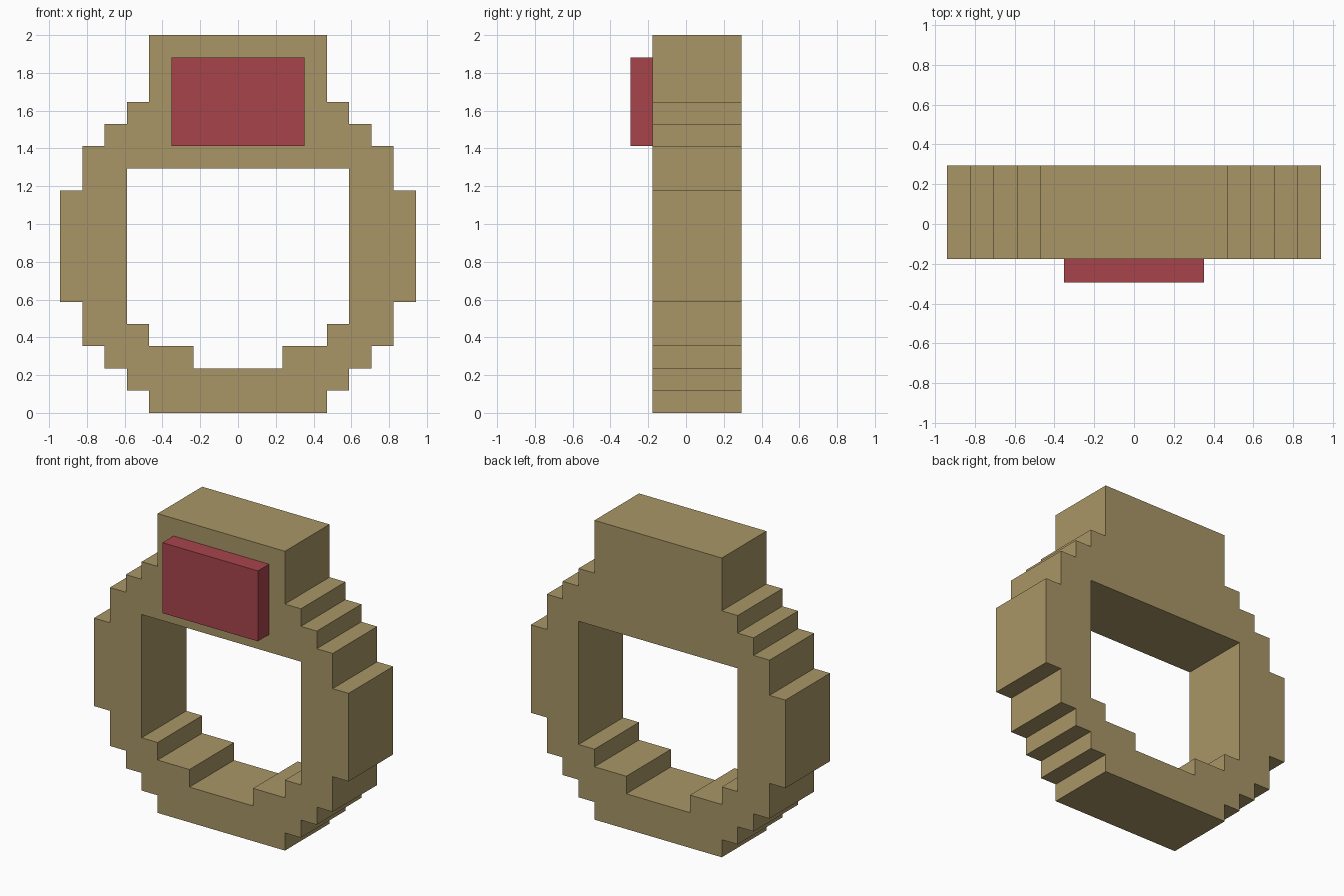
import bpy
import bmesh
from mathutils import Vector

cube = bpy.data.objects.get("Cube")
if cube:
    bpy.data.objects.remove(cube)

U = 2 / 17  # one block; the ring is 17 blocks tall
FRONT, BACK = -1.5 * U, 2.5 * U


def make_material(name, color):
    mat = bpy.data.materials.new(name)
    mat.use_nodes = True
    mat.diffuse_color = color
    mat.node_tree.nodes["Principled BSDF"].inputs["Base Color"].default_value = color
    return mat


def stepped(bands):
    """Turn (half width, bottom, top) bands into a stair-stepped side outline."""
    return [(w, z) for w, low, high in bands for z in (low, high)]


def mirrored_prism(name, outline, y0, y1, mat):
    """Extrude a half outline from y0 to y1 and mirror it across x = 0."""
    bm = bmesh.new()
    face = bm.faces.new([bm.verts.new((x * U, y0, z * U)) for x, z in outline])
    extruded = bmesh.ops.extrude_face_region(bm, geom=[face], use_keep_orig=True)
    moved = [v for v in extruded["geom"] if isinstance(v, bmesh.types.BMVert)]
    bmesh.ops.translate(bm, verts=moved, vec=Vector((0, y1 - y0, 0)))
    bmesh.ops.recalc_face_normals(bm, faces=bm.faces)
    # Open the seam so that the mirrored halves join cleanly
    seam = [f for f in bm.faces if all(abs(v.co.x) < 1e-5 for v in f.verts)]
    bmesh.ops.delete(bm, geom=seam, context='FACES')
    mesh = bpy.data.meshes.new(name)
    bm.to_mesh(mesh)
    bm.free()
    mesh.materials.append(mat)
    obj = bpy.data.objects.new(name, mesh)
    bpy.context.collection.objects.link(obj)
    mirror = obj.modifiers.new("Mirror", 'MIRROR')
    mirror.use_clip = True
    return obj


gold = make_material("dull gold", (0.397, 0.305, 0.136, 1))
red = make_material("gem red", (0.386, 0.060, 0.071, 1))

# Ring band with its raised crown, and the stepped finger hole
outer = stepped([(4, 0, 1), (5, 1, 2), (6, 2, 3), (7, 3, 5), (8, 5, 10),
                 (7, 10, 12), (6, 12, 13), (5, 13, 14), (4, 14, 17)])
hole = stepped([(2, 2, 3), (4, 3, 4), (5, 4, 11)])
band_outline = [(0, 0)] + outer + [(0, 17), (0, 11)] + hole[::-1] + [(0, 2)]
mirrored_prism("ring_band", band_outline, FRONT, BACK, gold)

# Square-cut gem on the front of the crown
gem_outline = [(0, 12), (3, 12), (3, 16), (0, 16)]
mirrored_prism("gem", gem_outline, FRONT - U, FRONT, red)
